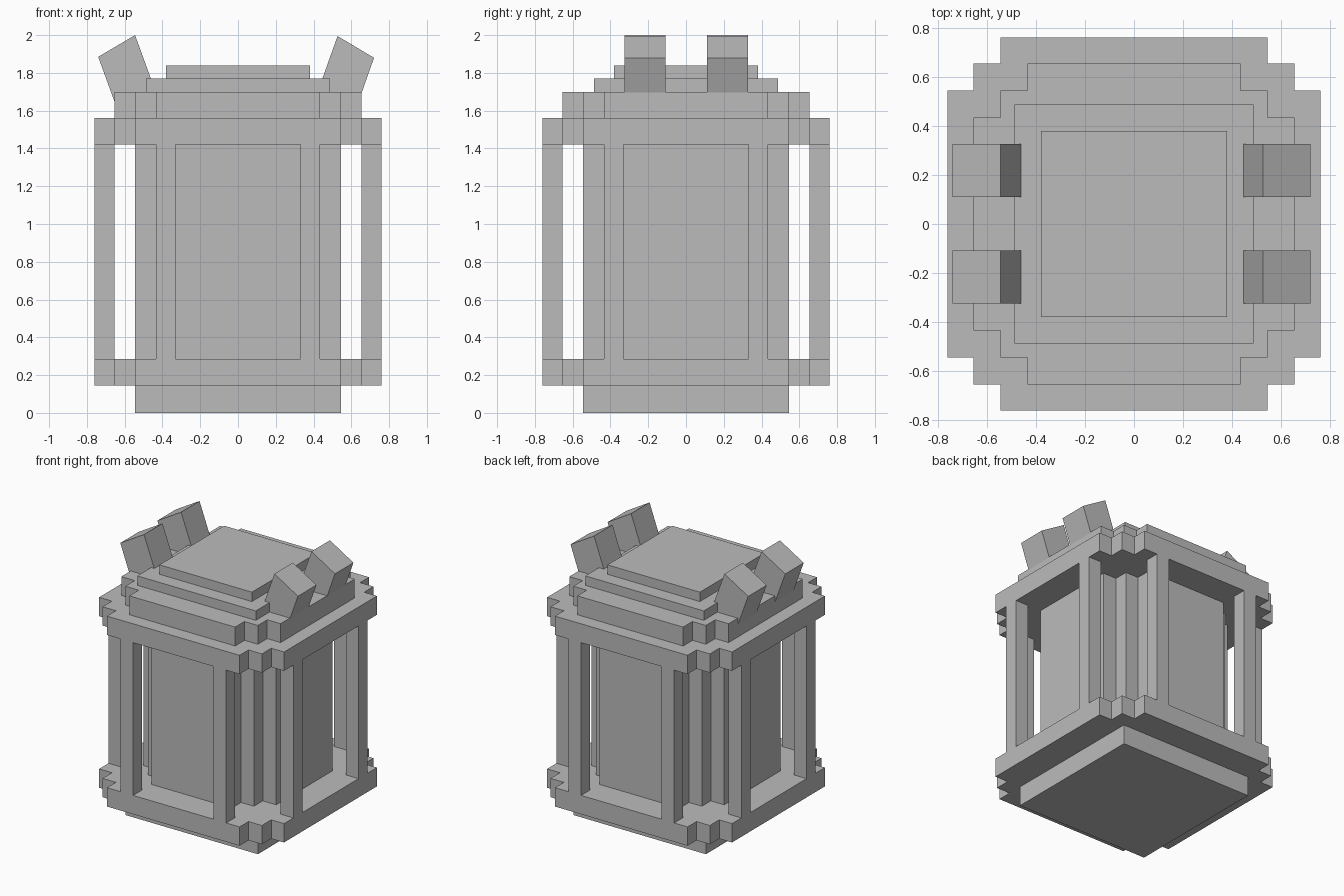
import bpy
import bmesh

cube = bpy.data.objects.get("Cube")
if cube:
    bpy.data.objects.remove(cube, do_unlink=True)

# Single flat colour
grey = bpy.data.materials.new("plain_grey")
grey.use_nodes = True
grey.diffuse_color = (0.5, 0.5, 0.5, 1)
grey.node_tree.nodes["Principled BSDF"].inputs["Base Color"].default_value = (0.5, 0.5, 0.5, 1)


def prism(name, outline, offset):
    """Extrude a closed 3D outline along an offset."""
    bm = bmesh.new()
    face = bm.faces.new([bm.verts.new(p) for p in outline])
    grown = bmesh.ops.extrude_face_region(bm, geom=[face])
    moved = [v for v in grown["geom"] if isinstance(v, bmesh.types.BMVert)]
    bmesh.ops.translate(bm, verts=moved, vec=offset)
    bmesh.ops.recalc_face_normals(bm, faces=bm.faces)
    mesh = bpy.data.meshes.new(name)
    bm.to_mesh(mesh)
    bm.free()
    mesh.materials.append(grey)
    obj = bpy.data.objects.new(name, mesh)
    bpy.context.collection.objects.link(obj)
    return obj


def block(name, x0, x1, y0, y1, z0, z1):
    return prism(name, [(x0, y0, z0), (x1, y0, z0), (x1, y1, z0), (x0, y1, z0)], (0, 0, z1 - z0))


def stepped(name, steps, z0, z1):
    """Slab with stair-stepped corners; steps run from the side to the diagonal."""
    long, mid, short = steps
    corner = [(long, short), (mid, short), (mid, mid), (short, mid), (short, long)]
    ring = []
    for turn in range(4):
        ring += [(x, y, z0) for x, y in corner]
        corner = [(-y, x) for x, y in corner]
    return prism(name, ring, (0, 0, z1 - z0))


# Key levels and half widths
FLOOR, CEILING = 0.285, 1.42
A, B, C, D, E = 0.33, 0.435, 0.545, 0.655, 0.76

# Base, stepped plates and core
block("base", -C, C, -C, C, 0, 0.145)
stepped("lower_plate", (E, D, C), 0.145, FLOOR)
stepped("core", (C, B, A), FLOOR, CEILING)
stepped("upper_plate", (E, D, C), CEILING, 1.56)

# Tiered lid
stepped("lid_lower", (D, C, B), 1.56, 1.70)
block("lid_middle", -0.487, 0.487, -0.487, 0.487, 1.70, 1.77)
block("lid_top", -0.38, 0.38, -0.38, 0.38, 1.77, 1.84)

# Two posts on each side
for s in (-1, 1):
    for t in (-1, 1):
        block("front_back_post", *sorted((s * A, s * B)), *sorted((t * D, t * E)), FLOOR, CEILING)
        block("side_post", *sorted((s * D, s * E)), *sorted((t * A, t * B)), FLOOR, CEILING)

# Slanted blocks on the lid, sunk into it
right_profile = [(-0.545, 2.0), (-0.74, 1.885), (-0.64, 1.61), (-0.41, 1.63)]
left_profile = [(0.527, 1.995), (0.72, 1.88), (0.625, 1.61), (0.397, 1.63)]
for name, profile in (("right_lid_block", right_profile), ("left_lid_block", left_profile)):
    for y in (-0.325, 0.11):
        prism(name, [(x, y, z) for x, z in profile], (0, 0.217, 0))
